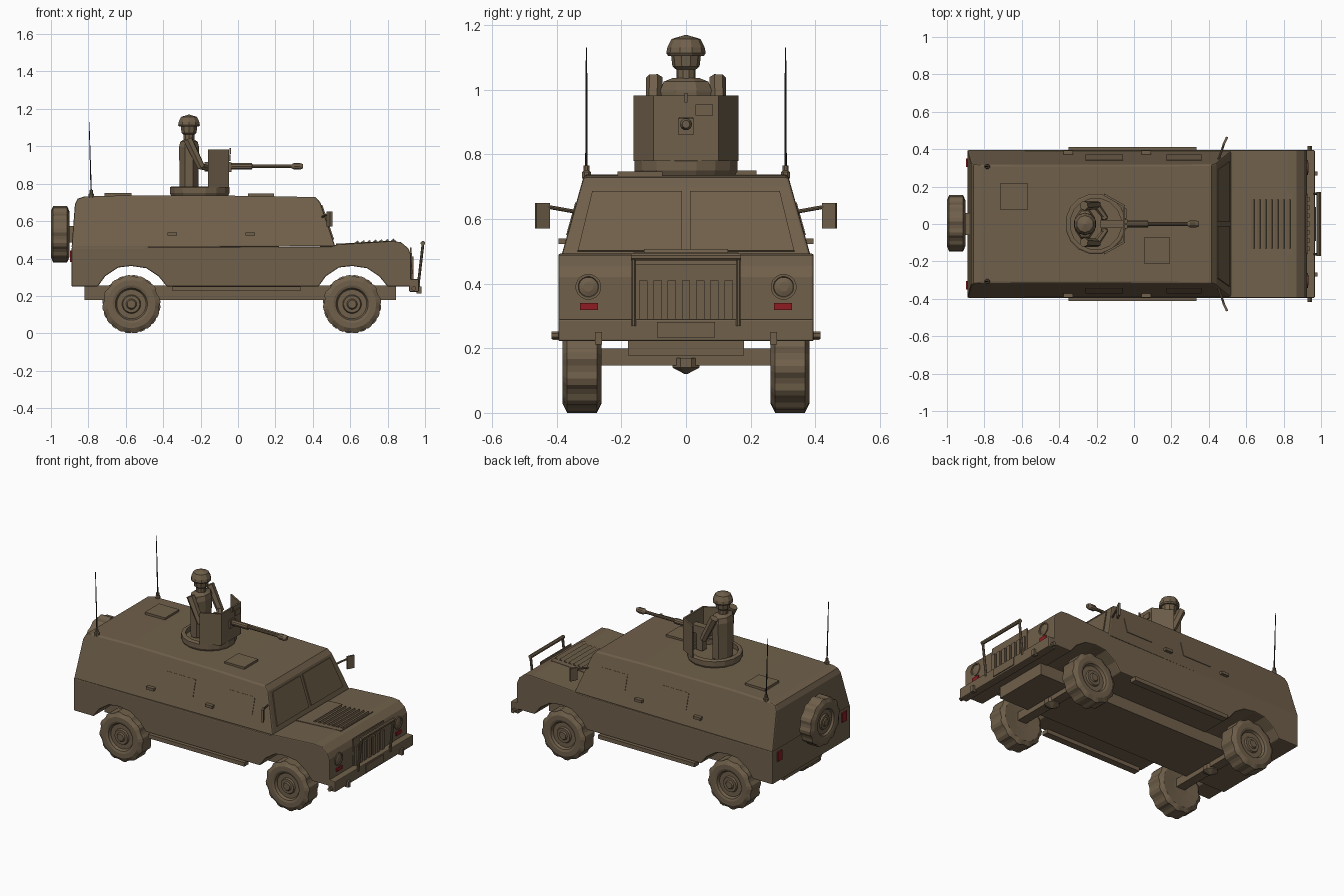
import bpy, bmesh, math
from mathutils import Vector


def material(name, rgb):
    m = bpy.data.materials.new(name)
    m.diffuse_color = (*rgb, 1)
    return m


TAN = material("drab brown", (0.162, 0.117, 0.070))
RED = material("lamp red", (0.27, 0.012, 0.016))
DARK = material("antenna dark", (0.03, 0.025, 0.02))


def make(name, verts, faces, mat=TAN, bevel=0):
    bm = bmesh.new()
    vs = [bm.verts.new(v) for v in verts]
    for f in faces:
        bm.faces.new([vs[i] for i in f])
    bmesh.ops.recalc_face_normals(bm, faces=bm.faces)
    me = bpy.data.meshes.new(name)
    bm.to_mesh(me)
    bm.free()
    me.materials.append(mat)
    ob = bpy.data.objects.new(name, me)
    bpy.context.collection.objects.link(ob)
    if bevel:
        b = ob.modifiers.new("bevel", 'BEVEL')
        b.width, b.segments, b.limit_method = bevel, 2, 'ANGLE'
        b.angle_limit = math.radians(50)
    return ob


def loft(name, a, b, mat=TAN, bevel=0):
    """Solid between two matching polygons."""
    n = len(a)
    faces = [range(n), range(n, 2 * n)]
    faces += [(i, (i + 1) % n, n + (i + 1) % n, n + i) for i in range(n)]
    return make(name, list(a) + list(b), faces, mat, bevel)


def slab(name, pts, off, mat=TAN, bevel=0):
    pts = [Vector(p) for p in pts]
    return loft(name, pts, [p + Vector(off) for p in pts], mat, bevel)


def box(name, x0, x1, y0, y1, z0, z1, mat=TAN, bevel=0):
    return slab(name, [(x0, y0, z0), (x1, y0, z0), (x1, y1, z0), (x0, y1, z0)],
                (0, 0, z1 - z0), mat, bevel)


def lathe(name, prof, loc, axis=(0, 0, 1), n=12, lobed=(), squash=(1, 1), mat=TAN):
    """Revolve (radius, height) points; rings listed in lobed get tread lugs."""
    q = Vector((0, 0, 1)).rotation_difference(Vector(axis).normalized())
    verts = []
    for k, (r, h) in enumerate(prof):
        for i in range(n):
            t = math.tau * (i + 0.5) / n
            rr = r * (0.95 if k in lobed and i % 4 > 1 else 1)
            p = Vector((rr * math.cos(t) * squash[0], rr * math.sin(t) * squash[1], h))
            verts.append(q @ p + Vector(loc))
    faces = [(k * n + i, k * n + (i + 1) % n, (k + 1) * n + (i + 1) % n, (k + 1) * n + i)
             for k in range(len(prof) - 1) for i in range(n)]
    faces += [range(n), range((len(prof) - 1) * n, len(prof) * n)]
    return make(name, verts, faces, mat)


def rod(name, a, b, r, n=8, mat=TAN, r2=None):
    d = Vector(b) - Vector(a)
    return lathe(name, [(r, 0), (r2 or r, d.length)], a, d, n, mat=mat)


AXLES = (-0.57, 0.61)

# lower body: one side profile with both wheel arches, extruded across
arch = [(0.19, 0), (0.145, 0.055), (0.08, 0.098), (0, 0.11),
        (-0.07, 0.102), (-0.14, 0.055), (-0.18, 0)]
prof = [(-0.89, 0.25), (-0.89, 0.46), (0.50, 0.463), (0.53, 0.475), (0.82, 0.493),
        (0.87, 0.488), (0.91, 0.455), (0.925, 0.42), (0.925, 0.25)]
for ax in reversed(AXLES):
    prof += [(ax + x, 0.25 + z) for x, z in arch]
slab("lower_body", [(x, -0.395, z) for x, z in prof], (0, 0.79, 0), bevel=0.006)


# cabin: side profile with sides leaning in
def side_y(z):
    return 0.393 - (z - 0.46) * 0.28


cab = [(-0.89, 0.455), (-0.872, 0.69), (-0.857, 0.72), (-0.82, 0.732), (-0.55, 0.738),
       (0.10, 0.735), (0.415, 0.728), (0.44, 0.70), (0.52, 0.465)]
loft("cabin", [(x, -side_y(z), z) for x, z in cab], [(x, side_y(z), z) for x, z in cab],
     bevel=0.008)


def glass_x(z):
    return 0.52 - (z - 0.465) * 0.34


# side details, mirrored
for s in (-1, 1):
    # windscreen panes
    slab("windscreen_pane", [(glass_x(z), s * y, z) for y, z in
                             ((0.012, 0.50), (0.335, 0.50), (0.29, 0.685), (0.012, 0.685))],
         (0.006, 0, 0.002))
    for x0, x1 in ((-0.26, -0.06), (0.175, 0.36)):
        slab("side_window", [(x, s * side_y(z), z) for x, z in
                             ((x0, 0.55), (x1, 0.55), (x1, 0.65), (x0, 0.65))],
             (0, s * 0.003, 0.001))
    for x0 in (-0.377, 0.04):
        box("door_handle", x0, x0 + 0.052, s * 0.37, s * 0.394, 0.523, 0.54)
    box("side_step", -0.35, 0.335, s * 0.37, s * 0.413, 0.225, 0.25)
    # mirrors
    rod("mirror_arm", (0.45, s * 0.34, 0.622), (0.482, s * 0.43, 0.638), 0.006)
    slab("mirror", [(0.472, s * 0.425, 0.57), (0.492, s * 0.467, 0.57),
                    (0.492, s * 0.467, 0.65), (0.472, s * 0.425, 0.65)], (0.012, -s * 0.004, 0))
    # antennas
    lathe("antenna_base", [(0.015, 0), (0.015, 0.02), (0.01, 0.025), (0.01, 0.04)],
          (-0.785, s * 0.308, 0.725), n=8)
    rod("antenna", (-0.785, s * 0.308, 0.76), (-0.796, s * 0.308, 1.13), 0.004, 6, DARK, 0.002)
    # lamps
    lathe("headlight", [(0.04, 0), (0.04, 0.008), (0.032, 0.008), (0.030, 0.004), (0.015, 0.009)],
          (0.922, s * 0.302, 0.39), (1, 0, 0), 16)
    box("front_marker", 0.92, 0.932, s * 0.273, s * 0.328, 0.318, 0.34, RED)
    box("tail_lamp", -0.898, -0.885, s * 0.305, s * 0.35, 0.382, 0.442, RED)
    # bumper fittings
    box("tow_hook", 0.955, 0.982, s * 0.26, s * 0.282, 0.212, 0.25)
    rod("bumper_end", (0.94, s * 0.39, 0.24), (0.94, s * 0.416, 0.24), 0.013)
    # brush guard upright
    rod("guard_post", (0.965, s * 0.162, 0.27), (0.99, s * 0.162, 0.487), 0.008)

# front end
box("bumper", 0.915, 0.967, -0.395, 0.395, 0.222, 0.29, bevel=0.005)
box("number_plate", 0.965, 0.973, -0.09, 0.09, 0.233, 0.282)
rod("guard_bar", (0.988, -0.17, 0.482), (0.988, 0.17, 0.482), 0.012)
slab("grille_panel", [(0.92, -0.16, 0.29), (0.92, 0.16, 0.29),
                      (0.92, 0.155, 0.46), (0.92, -0.155, 0.46)], (0.008, 0, 0))
for i in range(7):
    y = -0.132 + i * 0.044
    box("grille_slat", 0.925, 0.938, y - 0.013, y + 0.013, 0.29, 0.41)

# bonnet panel and louvres
slab("bonnet_panel", [(0.525, -0.163, 0.472), (0.845, -0.163, 0.489),
                      (0.845, 0.163, 0.489), (0.525, 0.163, 0.472)], (0, 0, 0.007))
for i in range(7):
    x = 0.635 + i * 0.032
    z = 0.484 + i * 0.0017
    slab("bonnet_louvre", [(x - 0.011, -0.13, z), (x + 0.011, -0.13, z),
                           (x + 0.007, -0.13, z + 0.013)], (0, 0.26, 0))

# roof hatches
box("front_hatch", 0.053, 0.193, -0.212, -0.072, 0.73, 0.747)
box("rear_hatch", -0.713, -0.57, 0.075, 0.218, 0.73, 0.750)

# chassis and axles
box("chassis", -0.82, 0.845, -0.18, 0.18, 0.177, 0.255)

tyre = [(0.018, 0.058), (0.022, 0.058), (0.028, 0.05), (0.045, 0.05), (0.05, 0.04),
        (0.078, 0.04), (0.086, 0.055), (0.10, 0.06), (0.128, 0.06), (0.156, 0.046),
        (0.156, -0.046), (0.128, -0.06), (0.05, -0.055)]
for ax in AXLES:
    box("axle", ax - 0.03, ax + 0.03, -0.27, 0.27, 0.147, 0.20)
    lathe("differential", [(0.045, 0.03), (0.045, 0), (0.004, -0.02)], (ax, 0, 0.14), n=8)
    for s in (-1, 1):
        lathe("wheel", tyre, (ax, s * 0.322, 0.156), (0, s, 0), 48, (9, 10))

# spare wheel on the back
lathe("spare_wheel", [(r * 0.965, h * 0.82) for r, h in tyre], (-0.951, 0.004, 0.53),
      (-1, 0, 0), 48, (9, 10))
box("spare_bracket", -0.92, -0.86, -0.06, 0.06, 0.485, 0.575)

# turret ring
lathe("turret_ring", [(0.155, 0), (0.163, 0.015), (0.163, 0.045), (0.155, 0.05),
                      (0.138, 0.05), (0.138, 0.02)], (-0.205, 0, 0.735), n=16)
# gun shield: three bent panels
outer = [(-0.16, -0.163), (-0.047, -0.1), (-0.047, 0.1), (-0.16, 0.163)]
inner = [(-0.16, 0.15), (-0.058, 0.093), (-0.058, -0.093), (-0.16, -0.15)]
slab("gun_shield", [(x, y, 0.78) for x, y in outer + inner], (0, 0, 0.202))
box("shield_flap", -0.05, -0.04, 0.03, 0.084, 0.92, 0.955)
box("gun_port", -0.05, -0.035, -0.024, 0.024, 0.862, 0.912)
box("gun_sight", -0.045, -0.037, -0.005, 0.005, 0.96, 0.99)

# machine gun
box("gun_receiver", -0.18, -0.04, -0.022, 0.022, 0.865, 0.915)
box("gun_mount", -0.13, -0.09, -0.02, 0.02, 0.76, 0.87)
lathe("gun_barrel", [(0.018, 0), (0.018, 0.12), (0.010, 0.122), (0.010, 0.33), (0.019, 0.345),
                     (0.019, 0.375), (0.012, 0.393)], (-0.045, 0, 0.893), (1, 0, 0), 10)

# gunner
lathe("gunner_torso", [(0.054, 0), (0.056, 0.14), (0.058, 0.23), (0.05, 0.26), (0.028, 0.272)],
      (-0.262, 0, 0.765), n=8, squash=(1, 1.5))
lathe("gunner_head", [(0.03, 0), (0.03, 0.04), (0.042, 0.05), (0.048, 0.10)],
      (-0.262, 0, 1.022), n=10)
lathe("helmet", [(0.056, 0), (0.061, 0.008), (0.058, 0.025), (0.045, 0.052), (0.004, 0.064)],
      (-0.262, 0, 1.105), n=10)
for s in (-1, 1):
    rod("upper_arm", (-0.268, s * 0.098, 1.038), (-0.195, s * 0.102, 0.885), 0.026, 6, r2=0.022)
    rod("forearm", (-0.205, s * 0.105, 0.895), (-0.15, s * 0.03, 0.88), 0.02, 6, r2=0.015)
    lathe("hand", [(0.012, -0.015), (0.02, 0), (0.012, 0.015)], (-0.16, s * 0.035, 0.88), n=6)
